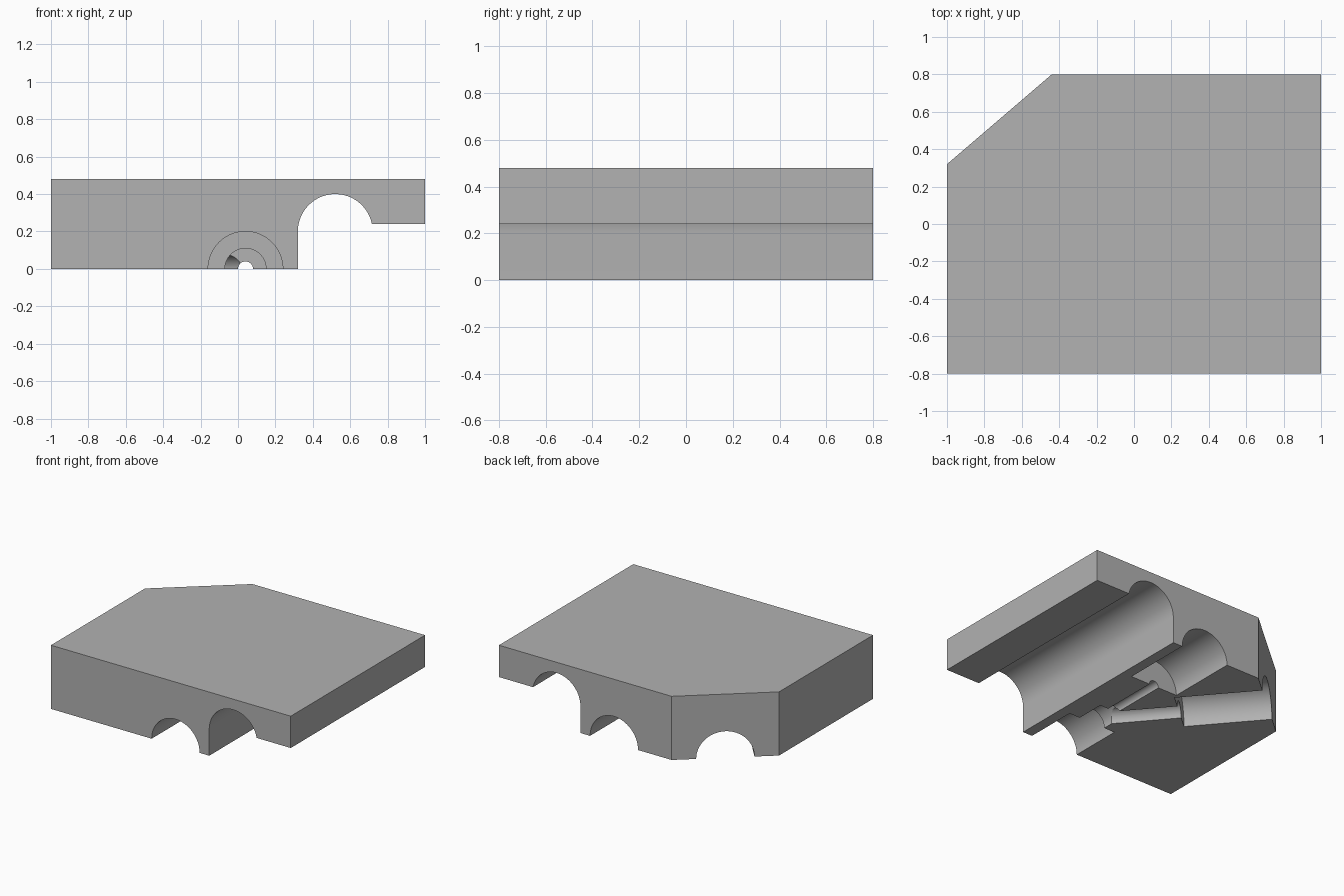
import bpy, bmesh, math
from mathutils import Vector

cube = bpy.data.objects.get("Cube")
if cube:
    bpy.data.objects.remove(cube, do_unlink=True)

grey = bpy.data.materials.new("plain grey")
grey.use_nodes = True
colour = (0.445, 0.445, 0.445, 1)
grey.diffuse_color = colour
grey.node_tree.nodes["Principled BSDF"].inputs["Base Color"].default_value = colour


def link(name, bm):
    bmesh.ops.recalc_face_normals(bm, faces=bm.faces)
    mesh = bpy.data.meshes.new(name)
    bm.to_mesh(mesh)
    bm.free()
    mesh.materials.append(grey)
    obj = bpy.data.objects.new(name, mesh)
    bpy.context.collection.objects.link(obj)
    return obj


# Block profile: solid body, round-topped channel and raised ledge
HALF_Y, TOP, LEDGE = 0.8, 0.48, 0.24
CX, CZ, R = 0.52, 0.2, 0.2
end = math.asin((LEDGE - CZ) / R)
steps = 40
profile = [(1, LEDGE), (1, TOP), (-1, TOP), (-1, 0), (CX - R, 0)]
for i in range(steps + 1):
    a = math.pi + (end - math.pi) * i / steps
    profile.append((CX + R * math.cos(a), CZ + R * math.sin(a)))

bm = bmesh.new()
face = bm.faces.new([bm.verts.new((x, -HALF_Y, z)) for x, z in profile])
ext = bmesh.ops.extrude_face_region(bm, geom=[face])
moved = [g for g in ext["geom"] if isinstance(g, bmesh.types.BMVert)]
bmesh.ops.translate(bm, verts=moved, vec=(0, 2 * HALF_Y, 0))
bmesh.ops.recalc_face_normals(bm, faces=bm.faces)

# Angled corner
mouth = Vector((-0.72, 0.56, 0))
outward = Vector((-0.48, 0.56, 0)).normalized()
cut = bmesh.ops.bisect_plane(bm, geom=bm.verts[:] + bm.edges[:] + bm.faces[:],
                             plane_co=mouth, plane_no=outward, clear_outer=True)
rim = [g for g in cut["geom_cut"] if isinstance(g, bmesh.types.BMEdge)]
bmesh.ops.edgeloop_fill(bm, edges=rim)
block = link("block", bm)


def bore(name, start, finish, radius):
    """Subtract a cylinder running between two points."""
    start, finish = Vector(start), Vector(finish)
    axis = finish - start
    tool = bmesh.new()
    matrix = axis.to_track_quat("Z", "Y").to_matrix().to_4x4()
    matrix.translation = (start + finish) / 2
    bmesh.ops.create_cone(tool, cap_ends=True, segments=64, radius1=radius,
                          radius2=radius, depth=axis.length, matrix=matrix)
    cutter = link(name, tool)
    cutter.hide_render = True
    mod = block.modifiers.new(name, "BOOLEAN")
    mod.operation = "DIFFERENCE"
    mod.solver = "EXACT"
    mod.object = cutter
    return cutter


# Stepped straight bore, and angled bore meeting it from the cut corner
X = 0.04
cutters = [
    bore("front_bore", (X, -0.9, 0), (X, -0.4, 0), 0.2),
    bore("middle_bore", (X, -0.5, 0), (X, -0.18, 0), 0.11),
    bore("back_bore", (X, 0.26, 0), (X, 0.9, 0), 0.2),
    bore("narrow_bore", (X, -0.6, 0), (X, 0.5, 0), 0.04),
    bore("angled_bore", mouth + outward * 0.1, mouth - outward * 0.61, 0.2),
    bore("angled_narrow_bore", mouth - outward * 0.4, mouth - outward * 1.16, 0.08),
]

# Bake the cuts and drop the cutters
bpy.context.view_layer.update()
baked = bpy.data.meshes.new_from_object(
    block.evaluated_get(bpy.context.evaluated_depsgraph_get()))
block.modifiers.clear()
block.data = baked
for c in cutters:
    bpy.data.objects.remove(c, do_unlink=True)

for o in bpy.context.selected_objects:
    o.select_set(False)
block.select_set(True)
bpy.context.view_layer.objects.active = block
bpy.ops.object.shade_smooth_by_angle(angle=math.radians(30))
